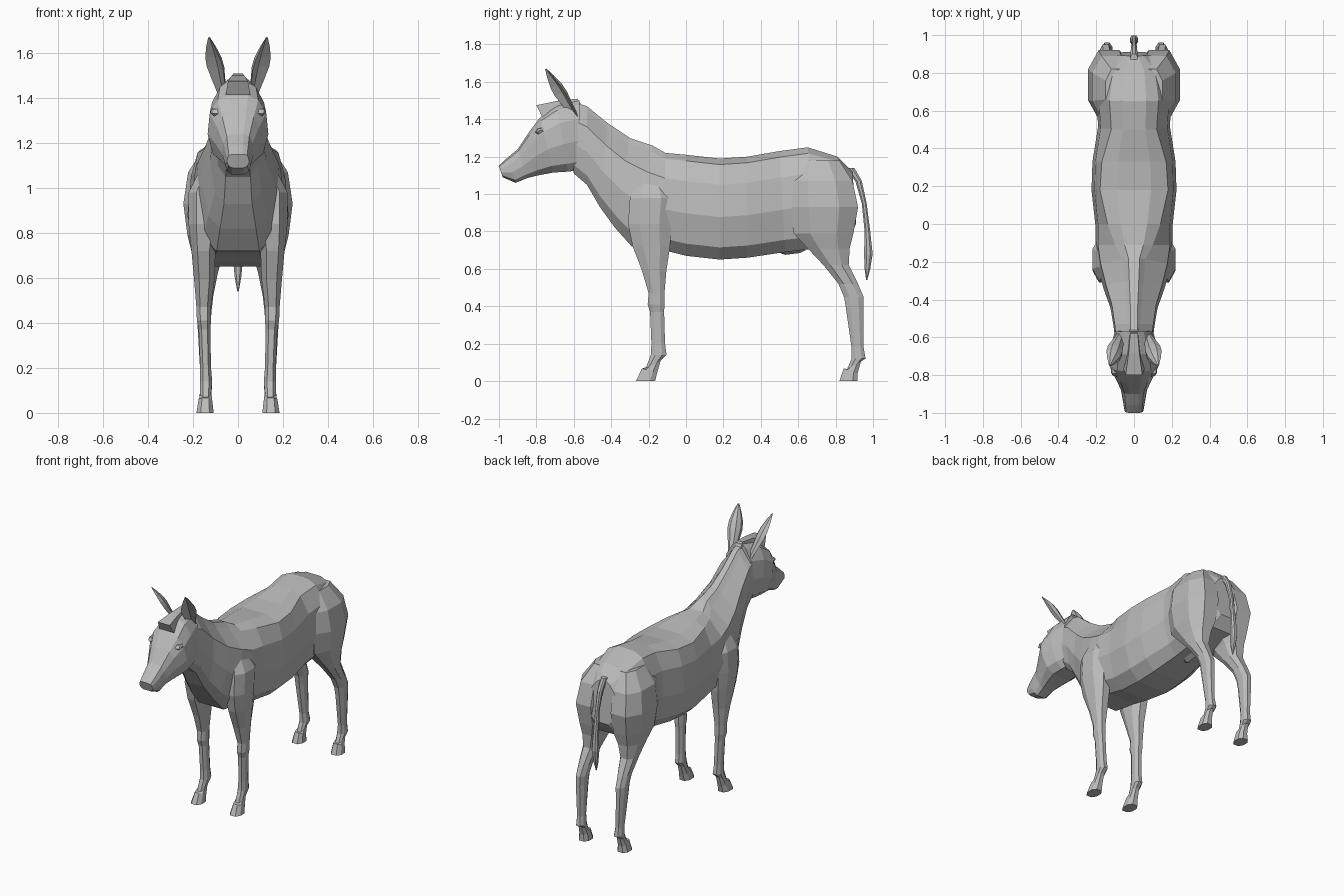
import bpy, bmesh
from mathutils import Vector

cube = bpy.data.objects.get("Cube")
if cube:
    bpy.data.objects.remove(cube, do_unlink=True)


def make_material(name, colour):
    mat = bpy.data.materials.new(name)
    mat.use_nodes = True
    mat.diffuse_color = colour
    mat.node_tree.nodes["Principled BSDF"].inputs["Base Color"].default_value = colour
    return mat


coat = make_material("grey coat", (.5, .5, .5, 1))


def loft(name, rings, side=1):
    """Skin a row of equal rings, cap both ends; side -1 mirrors it."""
    bm = bmesh.new()
    rows = [[bm.verts.new((p[0] * side, p[1], p[2])) for p in ring] for ring in rings]
    count = len(rows[0])
    for low, high in zip(rows, rows[1:]):
        for i in range(count):
            j = (i + 1) % count
            bm.faces.new((low[i], low[j], high[j], high[i]))
    bm.faces.new(rows[0])
    bm.faces.new(rows[-1])
    bmesh.ops.recalc_face_normals(bm, faces=bm.faces)
    mesh = bpy.data.meshes.new(name)
    bm.to_mesh(mesh)
    bm.free()
    mesh.materials.append(coat)
    obj = bpy.data.objects.new(name, mesh)
    bpy.context.collection.objects.link(obj)
    return obj


def pair(name, rings):
    loft("left_" + name, rings, 1)
    loft("right_" + name, rings, -1)


def trunk_ring(top_y, top_z, low_y, low_z, width, crest):
    """Symmetric cross-section hung between a top and a bottom point."""
    top, low = Vector((0, top_y, top_z)), Vector((0, low_y, low_z))
    outline = [(0, width * .5), (.12, width * .82), (.42, width),
               (.74, width * .93), (.94, crest), (1, crest * .5)]
    half = [low.lerp(top, t) + Vector((x, 0, 0)) for t, x in outline]
    return half + [Vector((-p.x, p.y, p.z)) for p in reversed(half)]


def limb_ring(z, front, back, inner, outer, tilt=0):
    """Eight-sided limb section; tilt lifts its back edge."""
    cx, cy = (inner + outer) / 2, (front + back) / 2
    rx, ry = (outer - inner) / 2, (back - front) / 2
    corners = [(1, .45), (.5, 1), (-.5, 1), (-1, .45),
               (-1, -.45), (-.5, -1), (.5, -1), (1, -.45)]
    return [Vector((cx + rx * a, cy + ry * b, z + tilt * b)) for a, b in corners]


# Trunk and neck, from rump to poll
trunk = [
    (.89, 1.12, .91, .84, .1, .05),
    (.81, 1.2, .86, .76, .18, .11),
    (.65, 1.25, .7, .71, .2, .13),
    (.5, 1.23, .53, .69, .19, .12),
    (.33, 1.2, .33, .66, .22, .17),
    (.18, 1.19, .18, .65, .225, .18),
    (0, 1.21, 0, .67, .205, .14),
    (-.11, 1.22, -.12, .7, .205, .1),
    (-.18, 1.26, -.29, .72, .19, .06),
    (-.3, 1.3, -.38, .82, .16, .05),
    (-.42, 1.38, -.46, .93, .125, .04),
    (-.53, 1.47, -.53, 1.05, .11, .035),
    (-.62, 1.5, -.6, 1.11, .1, .035),
]
loft("body", [trunk_ring(*row) for row in trunk])

# Head, from poll to lips
head = [
    (-.57, 1.5, -.56, 1.13, .1, .05),
    (-.69, 1.47, -.63, 1.12, .125, .08),
    (-.78, 1.41, -.71, 1.115, .135, .09),
    (-.84, 1.33, -.79, 1.1, .1, .07),
    (-.9, 1.24, -.85, 1.085, .07, .05),
    (-.96, 1.19, -.91, 1.06, .06, .045),
    (-1, 1.15, -.98, 1.09, .05, .04),
]
loft("head", [trunk_ring(*row) for row in head])

# Forelock wedge between the ears
forelock = []
for y, low, high, width in [(-.58, 1.46, 1.51, .025), (-.68, 1.44, 1.5, .035),
                            (-.8, 1.415, 1.475, .055)]:
    forelock.append([(-width, y + .03, low), (width, y + .03, low),
                     (width * .8, y, high), (-width * .8, y, high)])
loft("forelock", forelock)

# Cupped ears
axis = Vector((.06, -.16, .26)).normalized()
across = Vector((.8, .6, .18)).normalized()
facing = across.cross(axis)
cup = [(-1, .3), (-.7, -.6), (0, -1), (.7, -.6), (1, .3), (0, -.4)]
ear = []
for length, width in [(0, .022), (.07, .034), (.15, .047), (.2, .044), (.26, .026), (.31, .005)]:
    centre = Vector((.068, -.59, 1.41)) + axis * length
    ear.append([centre + across * width * a + facing * width * .6 * b for a, b in cup])
pair("ear", ear)

# Eyes with a heavy upper lid
eye = []
for x, size in [(.09, .03), (.116, .026), (.123, .012)]:
    eye.append([(x - max(0, -b) * .01, -.777 + size * a, 1.335 + size * .7 * b)
                for a, b in [(-1, -.2), (-.5, .8), (.6, 1), (1, .2), (.5, -.8), (-.5, -.9)]])
pair("eye", eye)

# Front legs with shoulders
front_leg = [
    (1.14, -.24, -.14, .08, .14),
    (.98, -.3, -.07, .08, .22),
    (.84, -.31, -.08, .08, .22),
    (.72, -.285, -.085, .1, .207),
    (.59, -.235, -.105, .105, .195),
    (.47, -.2, -.115, .12, .185),
    (.41, -.205, -.115, .12, .183),
    (.37, -.192, -.117, .123, .175),
    (.2, -.185, -.112, .12, .168),
    (.14, -.188, -.104, .115, .17),
    (.09, -.215, -.135, .12, .168, .02),
    (.055, -.235, -.155, .115, .175, -.012),
    (0, -.268, -.165, .108, .185),
]
pair("front_leg", [limb_ring(*row) for row in front_leg])

# Hind legs with thighs
hind_leg = [
    (1.18, .6, .82, .03, .15),
    (1.07, .56, .89, .02, .222),
    (.93, .555, .92, .02, .243),
    (.79, .575, .895, .03, .225),
    (.71, .65, .875, .065, .205),
    (.62, .735, .87, .09, .19),
    (.52, .815, .92, .11, .183),
    (.45, .845, .95, .118, .182),
    (.39, .855, .95, .122, .18),
    (.18, .885, .95, .122, .168),
    (.12, .885, .96, .115, .17),
    (.085, .862, .935, .12, .168, .02),
    (.055, .843, .918, .115, .175, -.012),
    (0, .82, .918, .108, .185),
]
pair("hind_leg", [limb_ring(*row) for row in hind_leg])

# Tail with a tufted tip
tail = [
    (1.14, .85, .9, .018),
    (1.07, .905, .94, .017),
    (.95, .94, .966, .013),
    (.8, .955, .985, .017),
    (.68, .952, .998, .022),
    (.6, .955, .985, .014),
    (.54, .963, .969, .003),
]
loft("tail", [limb_ring(z, front, back, -w, w) for z, front, back, w in tail])

# Sheath under the belly
sheath = []
for y, low, width in [(.49, .69, .018), (.53, .675, .035), (.61, .685, .035), (.64, .7, .018)]:
    sheath.append([(-width, y, .74), (-width, y, low + .015), (0, y, low),
                   (width, y, low + .015), (width, y, .74)])
loft("sheath", sheath)
